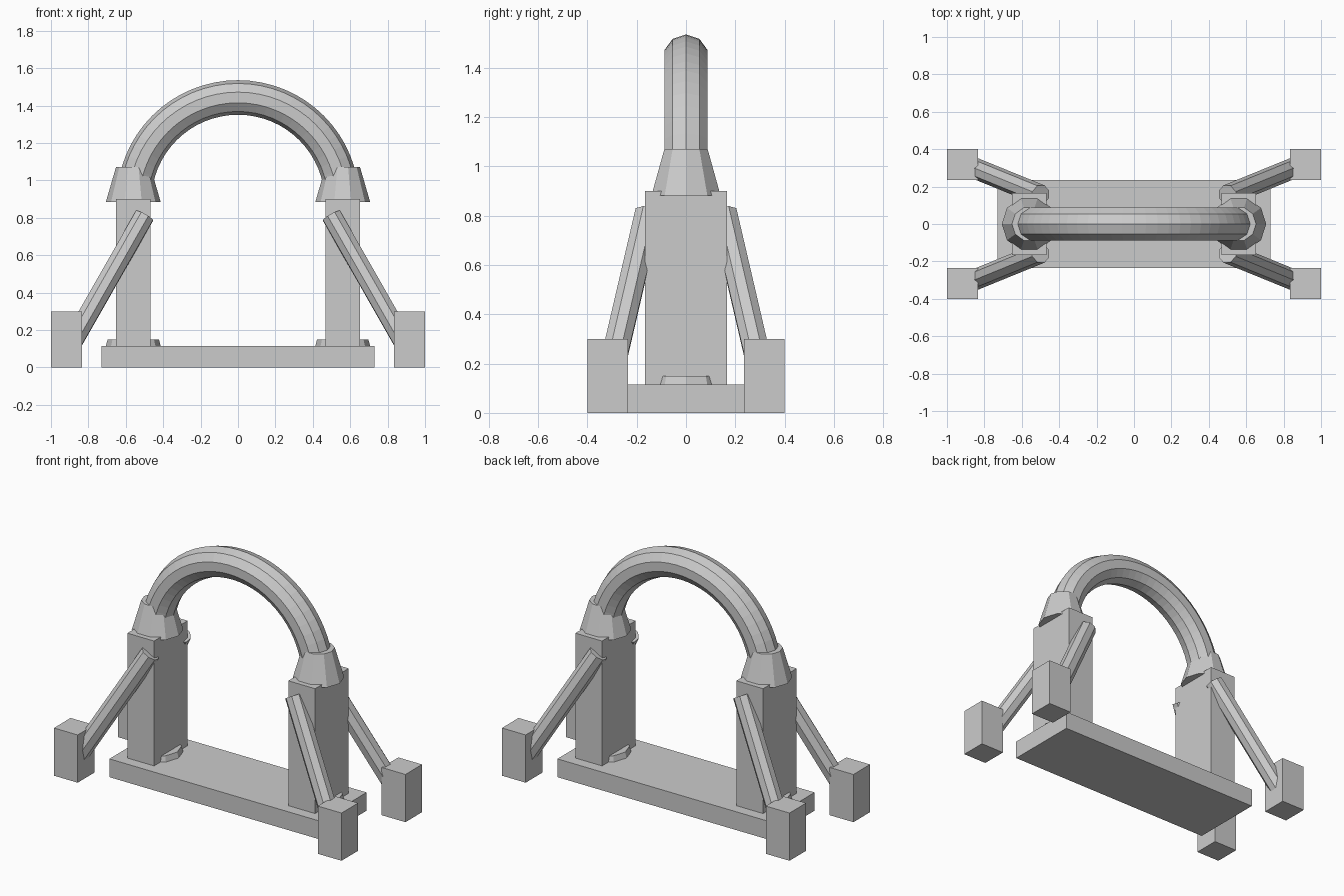
import bpy, bmesh
from math import pi, sin, cos
from mathutils import Vector, Matrix

if "Cube" in bpy.data.objects:
    bpy.data.objects.remove(bpy.data.objects["Cube"], do_unlink=True)

GREY = (0.6, 0.6, 0.6, 1)
stone = bpy.data.materials.new("plain_grey")
stone.use_nodes = True
stone.diffuse_color = GREY
stone.node_tree.nodes["Principled BSDF"].inputs["Base Color"].default_value = GREY

PILLAR_X = 0.56
SIDES = 10


def finish(bm, name):
    bmesh.ops.recalc_face_normals(bm, faces=bm.faces)
    mesh = bpy.data.meshes.new(name)
    bm.to_mesh(mesh)
    bm.free()
    mesh.materials.append(stone)
    obj = bpy.data.objects.new(name, mesh)
    bpy.context.collection.objects.link(obj)
    return obj


def box(name, low, high):
    low, high = Vector(low), Vector(high)
    bm = bmesh.new()
    place = Matrix.Translation((low + high) / 2) @ Matrix.Diagonal(high - low).to_4x4()
    bmesh.ops.create_cube(bm, size=1, matrix=place)
    return finish(bm, name)


def frustum(name, start, end, r_start, r_end, sides):
    start, end = Vector(start), Vector(end)
    axis = end - start
    turn = axis.to_track_quat("Z", "Y").to_matrix().to_4x4()
    if abs(axis.x) < 1e-6 and abs(axis.y) < 1e-6:
        # upright cones keep a corner on the x axis
        turn = Matrix.Rotation(pi / 2, 4, "Z")
    bm = bmesh.new()
    bmesh.ops.create_cone(bm, cap_ends=True, segments=sides, radius1=r_start,
                          radius2=r_end, depth=axis.length,
                          matrix=Matrix.Translation((start + end) / 2) @ turn)
    return finish(bm, name)


def arch(name, radius, tube, height):
    # ten-sided section swept through a half circle
    bm = bmesh.new()
    ring = []
    for i in range(SIDES):
        a = 2 * pi * i / SIDES
        ring.append(bm.verts.new((radius + tube * cos(a), tube * sin(a), height)))
    profile = bm.faces.new(ring)
    bmesh.ops.spin(bm, geom=[profile] + profile.edges[:] + ring, cent=(0, 0, height),
                   axis=(0, -1, 0), angle=pi, steps=32)
    return finish(bm, name)


# Base slab and arch
box("base_slab", (-0.73, -0.235, 0), (0.73, 0.235, 0.115))
arch("arch_tube", 0.556, 0.0925, 0.887)

for side, sx in (("left", 1), ("right", -1)):
    # Pillar with its footing and the collar holding the arch
    x = sx * PILLAR_X
    box(side + "_pillar", (x - 0.093, -0.167, 0.1), (x + 0.093, 0.167, 0.9))
    frustum(side + "_footing", (x, 0, 0.09), (x, 0, 0.15), 0.153, 0.137, SIDES)
    frustum(side + "_collar", (x, 0, 0.883), (x, 0, 1.07), 0.147, 0.0925, SIDES)

    for end, sy in (("front", -1), ("back", 1)):
        # Foot block and slanted brace
        inner, outer = (sx * 0.835, sy * 0.235), (sx, sy * 0.4)
        low = [min(p) for p in zip(inner, outer)] + [0]
        high = [max(p) for p in zip(inner, outer)] + [0.3]
        box(f"{end}_{side}_foot_block", low, high)
        frustum(f"{end}_{side}_brace", (sx * 0.89, sy * 0.314, 0.126),
                (sx * 0.5, sy * 0.155, 0.81), 0.056, 0.056, 8)
